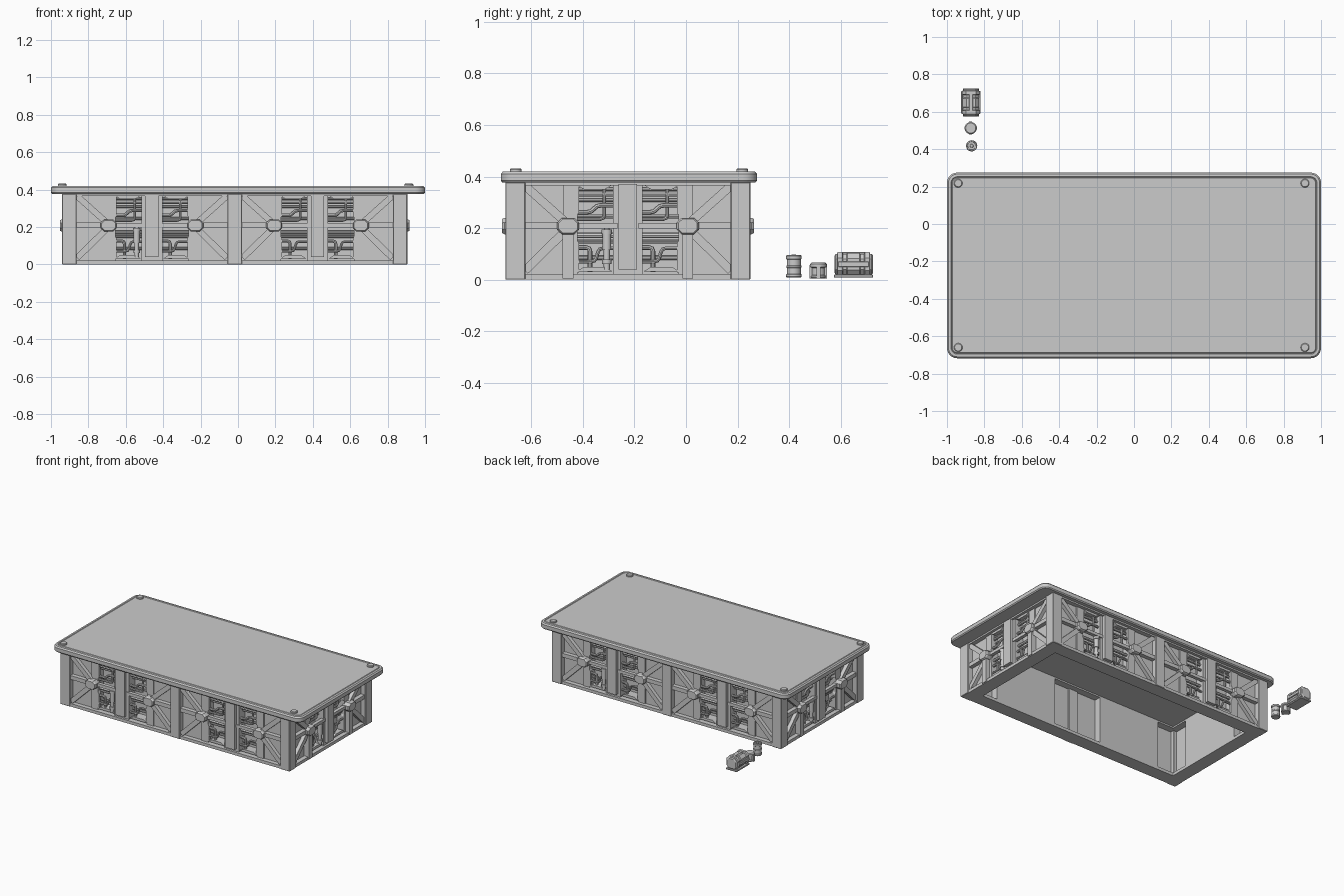
import bpy, bmesh, math
from mathutils import Matrix, Vector

if "Cube" in bpy.data.objects:
    bpy.data.objects.remove(bpy.data.objects["Cube"])

X0, X1, Y0, Y1 = -0.94, 0.905, -0.70, 0.25      # outer faces of the base
CX, CY = (X0 + X1) / 2, (Y0 + Y1) / 2


def finish(name, bm, smooth=False, bevel=0):
    if bevel:
        bmesh.ops.bevel(bm, geom=bm.edges[:], offset=bevel, segments=1, affect='EDGES')
    bmesh.ops.recalc_face_normals(bm, faces=bm.faces)
    me = bpy.data.meshes.new(name)
    bm.to_mesh(me)
    bm.free()
    ob = bpy.data.objects.new(name, me)
    bpy.context.collection.objects.link(ob)
    if smooth:
        bpy.ops.object.select_all(action='DESELECT')
        bpy.context.view_layer.objects.active = ob
        ob.select_set(True)
        bpy.ops.object.shade_smooth_by_angle(angle=math.radians(35))
    return ob


def add_box(bm, x0, x1, y0, y1, z0, z1):
    m = Matrix.Translation(((x0 + x1) / 2, (y0 + y1) / 2, (z0 + z1) / 2)) @ \
        Matrix.Diagonal((abs(x1 - x0), abs(y1 - y0), z1 - z0, 1))
    bmesh.ops.create_cube(bm, size=1, matrix=m)


def add_prism(bm, pts, y0, y1):
    """Outline in x/z pushed along y."""
    a = [bm.verts.new((x, y0, z)) for x, z in pts]
    b = [bm.verts.new((x, y1, z)) for x, z in pts]
    bm.faces.new(a)
    bm.faces.new(b[::-1])
    for i in range(len(pts)):
        j = (i + 1) % len(pts)
        bm.faces.new((a[j], a[i], b[i], b[j]))


def loft(bm, rings):
    vs = [[bm.verts.new(p) for p in r] for r in rings]
    for a, b in zip(vs, vs[1:]):
        for i in range(len(a)):
            j = (i + 1) % len(a)
            bm.faces.new((a[i], a[j], b[j], b[i]))
    bm.faces.new(vs[0][::-1])
    bm.faces.new(vs[-1])


def lathe(bm, x, y, prof, n=20):
    loft(bm, [[(x + r * math.cos(2 * math.pi * i / n), y + r * math.sin(2 * math.pi * i / n), z)
               for i in range(n)] for r, z in prof])


def rounded_ring(x0, x1, y0, y1, r, z):
    out = []
    for k, (cx, cy) in enumerate(((x1 - r, y1 - r), (x0 + r, y1 - r), (x0 + r, y0 + r), (x1 - r, y0 + r))):
        for i in range(7):
            a = math.pi / 2 * (k + i / 6)
            out.append((cx + r * math.cos(a), cy + r * math.sin(a), z))
    return out


def add_pipe(bm, pts, r=0.008, n=8):
    """Tube through (x, z, depth) points with softened bends."""
    P = [Vector((x, d, z)) for x, z, d in pts]
    path = [P[0]]
    for a, b, c in zip(P, P[1:], P[2:]):
        s = min(0.015, (a - b).length / 2, (c - b).length / 2)
        p, q = b + (a - b).normalized() * s, b + (c - b).normalized() * s
        path += [p, p * 0.25 + b * 0.5 + q * 0.25, q]
    path.append(P[-1])
    rings = []
    for i, p in enumerate(path):
        t = (path[min(i + 1, len(path) - 1)] - path[max(i - 1, 0)]).normalized()
        u = Vector((0, 1, 0))
        v = t.cross(u).normalized()
        rings.append([p + r * (math.cos(2 * math.pi * k / n) * u + math.sin(2 * math.pi * k / n) * v)
                      for k in range(n)])
    loft(bm, rings)


# table top: thick rounded slab with softened rim
bm = bmesh.new()
loft(bm, [rounded_ring(-1 + i, 1 - i, -0.718 + i, 0.275 - i, 0.055 - i, z) for i, z in
          ((0.006, 0.377), (0, 0.384), (0, 0.41), (0.008, 0.419), (0.022, 0.42), (0.026, 0.416), (0.03, 0.42))])
finish("table_top", bm, True)

# corner bolts
bm = bmesh.new()
for x in (-0.94, 0.914):
    for y in (-0.66, 0.218):
        lathe(bm, x, y, ((0.023, 0.41), (0.023, 0.428), (0.019, 0.432)))
finish("corner_bolts", bm, True)

# base frame: bottom and top rails, corner posts, middle posts
bm = bmesh.new()
for z0, z1, d, w in ((0.0, 0.022, 0.006, 0.105), (0.366, 0.378, 0.006, 0.10)):
    for a, b in ((Y0 + d, Y0 + w), (Y1 - w, Y1 - d)):
        add_box(bm, X0 + d, X1 - d, a, b, z0, z1)
    for a, b in ((X0 + d, X0 + w), (X1 - w, X1 - d)):
        add_box(bm, a, b, Y0 + w, Y1 - w, z0, z1)
finish("base_rails", bm)
bm = bmesh.new()
for a, b in ((X0, X0 + 0.077), (X1 - 0.077, X1)):
    for c, d in ((Y0, Y0 + 0.077), (Y1 - 0.077, Y1)):
        add_box(bm, a, b, c, d, 0, 0.378)
for c, d in ((Y0, Y0 + 0.06), (Y1 - 0.06, Y1)):
    add_box(bm, CX - 0.038, CX + 0.038, c, d, 0, 0.378)
finish("frame_posts", bm, bevel=0.003)

# wall module, outer face at y=0, inward is +y
parts = []
bm = bmesh.new()
add_box(bm, -0.25, 0.25, 0.09, 0.10, 0.01, 0.375)               # recess back
for s in (-1, 1):
    add_box(bm, s * 0.207, s * 0.41, 0.038, 0.05, 0.01, 0.375)  # outer panel
    add_box(bm, s * 0.196, s * 0.25, 0.03, 0.095, 0.01, 0.375)  # recess jamb
add_box(bm, -0.057, 0.057, 0.022, 0.095, 0.01, 0.375)
parts.append(finish("wall_panel", bm))

bm = bmesh.new()
for s in (-1, 1):
    for e in (-1, 1):                                           # diagonal braces
        h = Vector((s * 0.235, 0.207 + e * 0.01))
        c = Vector((s * 0.40, 0.2 + e * 0.165))
        n = (c - h).normalized().orthogonal() * 0.0165
        add_prism(bm, [h + n, h - n, c - n, c + n], 0.012, 0.045)
        q = [(s * 0.215, 0.207 + e * 0.015), (s * 0.25, 0.207 + e * 0.015),
             (s * 0.25, 0.2 + e * 0.172), (s * 0.19, 0.2 + e * 0.172), (s * 0.19, 0.2 + e * 0.06)]
        add_prism(bm, q, 0.03, 0.05)                            # stepped frame edge
        z = 0.2 + e * 0.168                                     # trapezoid tabs in the openings
        add_prism(bm, [(s * 0.2, z), (s * 0.06, z), (s * 0.09, z - e * 0.018), (s * 0.17, z - e * 0.018)], 0.025, 0.09)
    add_box(bm, s * 0.25, s * 0.41, 0.008, 0.045, 0.196, 0.224) # outer crossbar
    add_box(bm, s * 0.04, s * 0.25, 0.015, 0.04, 0.198, 0.220)  # inner crossbar
add_box(bm, -0.036, 0.036, 0.0, 0.03, 0.04, 0.372)              # centre post
parts.append(finish("wall_braces", bm))

bm = bmesh.new()
for s in (-1, 1):
    ring = lambda k, y: [(s * 0.232 + k * x, y, 0.208 + k * z) for x, z in
                         ((-.043, -.014), (-.024, -.032), (.024, -.032), (.043, -.014),
                          (.043, .014), (.024, .032), (-.024, .032), (-.043, .014))]
    loft(bm, [ring(1, 0.04), ring(1, -0.004), ring(0.85, -0.013)])
parts.append(finish("brace_hubs", bm))

bm = bmesh.new()
for z, r, d in ((0.352, .008, .06), (0.332, .010, .055), (0.308, .006, .07), (0.245, .008, .065),
                (0.172, .011, .055), (0.148, .007, .065), (0.085, .008, .07)):
    for s in (-1, 1):
        add_pipe(bm, [(s * 0.2, z, d), (s * 0.05, z, d)], r)
for s in (-1, 1):                                               # bent pipes
    o = 0.122 * s
    add_pipe(bm, [(o - .075, .262, .045), (o - .02, .262, .045), (o, .288, .045), (o + .075, .288, .045)], .009)
    add_pipe(bm, [(o - .075, .125, .045), (o - .025, .125, .045), (o - .025, .06, .045), (o - .025, .03, .045)], .009)
    add_pipe(bm, [(o + .075, .122, .04), (o + .01, .122, .04), (o - .005, .07, .04), (o - .075, .07, .04)], .007)
    add_pipe(bm, [(o + .03, .365, .05), (o + .03, .235, .05), (o - .075, .235, .05)], .007)
parts.append(finish("pipes", bm, True))

bm = bmesh.new()                                                # upright pipe with collars
lathe(bm, -0.082, 0.032, ((.012, .04), (.012, .06), (.018, .06), (.018, .078), (.012, .078), (.012, .115),
                          (.017, .115), (.017, .178), (.02, .178), (.02, .195), (.011, .195), (.011, .205)), 12)
parts.append(finish("upright_pipe", bm, True))

bm = bmesh.new()                                                # short legs below the hubs
for s in (-1, 1):
    add_box(bm, s * 0.211, s * 0.253, 0.0, 0.045, 0.004, 0.19)
parts.append(finish("hub_legs", bm))

# place the module: two in front, two at the back, one on each end
spots = [(CX - 0.4425, Y0, 0), (CX + 0.4425, Y0, 0), (CX - 0.4425, Y1, 180), (CX + 0.4425, Y1, 180),
         (X1, CY, 90), (X0, CY, -90)]
for k, (x, y, a) in enumerate(spots):
    for p in parts:
        if (p.name.startswith("hub_legs") and k < 4) or (p.name.startswith("upright") and k in (1, 2)):
            continue
        ob = p.copy()
        ob.name = f"{p.name}_{k + 1}"
        bpy.context.collection.objects.link(ob)
        ob.matrix_world = Matrix.Translation((x, y, 0)) @ Matrix.Rotation(math.radians(a), 4, 'Z')
for p in parts:
    bpy.data.objects.remove(p)

# tall barrel
bm = bmesh.new()
lathe(bm, -0.868, 0.418, ((.027, .008), (.030, .012), (.030, .02), (.027, .023), (.027, .045), (.029, .047),
                          (.029, .054), (.027, .056), (.027, .078), (.030, .081), (.030, .092), (.027, .096),
                          (.022, .096), (.021, .09)))
lathe(bm, -0.868, 0.418, ((.010, .088), (.010, .096), (.008, .098)), 12)
finish("barrel", bm, True)

# small canister with four ribs
bm = bmesh.new()
lathe(bm, -0.873, 0.513, ((.026, .004), (.03, .008), (.03, .014), (.026, .018), (.026, .046), (.033, .05),
                          (.033, .06), (.027, .066)), 16)
for dx, dy in ((1, 0), (-1, 0), (0, 1), (0, -1)):
    x, y = -0.873 + dx * 0.026, 0.513 + dy * 0.026
    add_box(bm, x - .008, x + .008, y - .008, y + .008, 0.004, 0.058)
finish("canister", bm, True)

# horizontal tank on a base with bands
def oct_ring(k, y):
    return [(-0.872 + k * .045 * a, y, 0.06 + k * .045 * b) for a, b in
            ((1, .5), (.55, 1), (-.55, 1), (-1, .5), (-1, -.5), (-.55, -1), (.55, -1), (1, -.5))]

bm = bmesh.new()
loft(bm, [oct_ring(k, y) for k, y in
          ((.75, .576), (.9, .58), (.9, .586), (1.06, .588), (1.06, .606), (.88, .609), (.88, .622), (.98, .626),
           (.98, .672), (.88, .676), (.88, .69), (1.06, .693), (1.06, .711), (.9, .714), (.9, .72), (.75, .725))])
finish("tank", bm)
bm = bmesh.new()
add_box(bm, -0.915, -0.829, 0.574, 0.725, 0.008, 0.02)
for x in (-0.919, -0.872, -0.825):
    add_box(bm, x - .005, x + .005, 0.59, 0.71, 0.05, 0.07)
add_box(bm, -0.882, -0.862, 0.60, 0.70, 0.098, 0.107)
finish("tank_base_and_ribs", bm, bevel=0.002)
